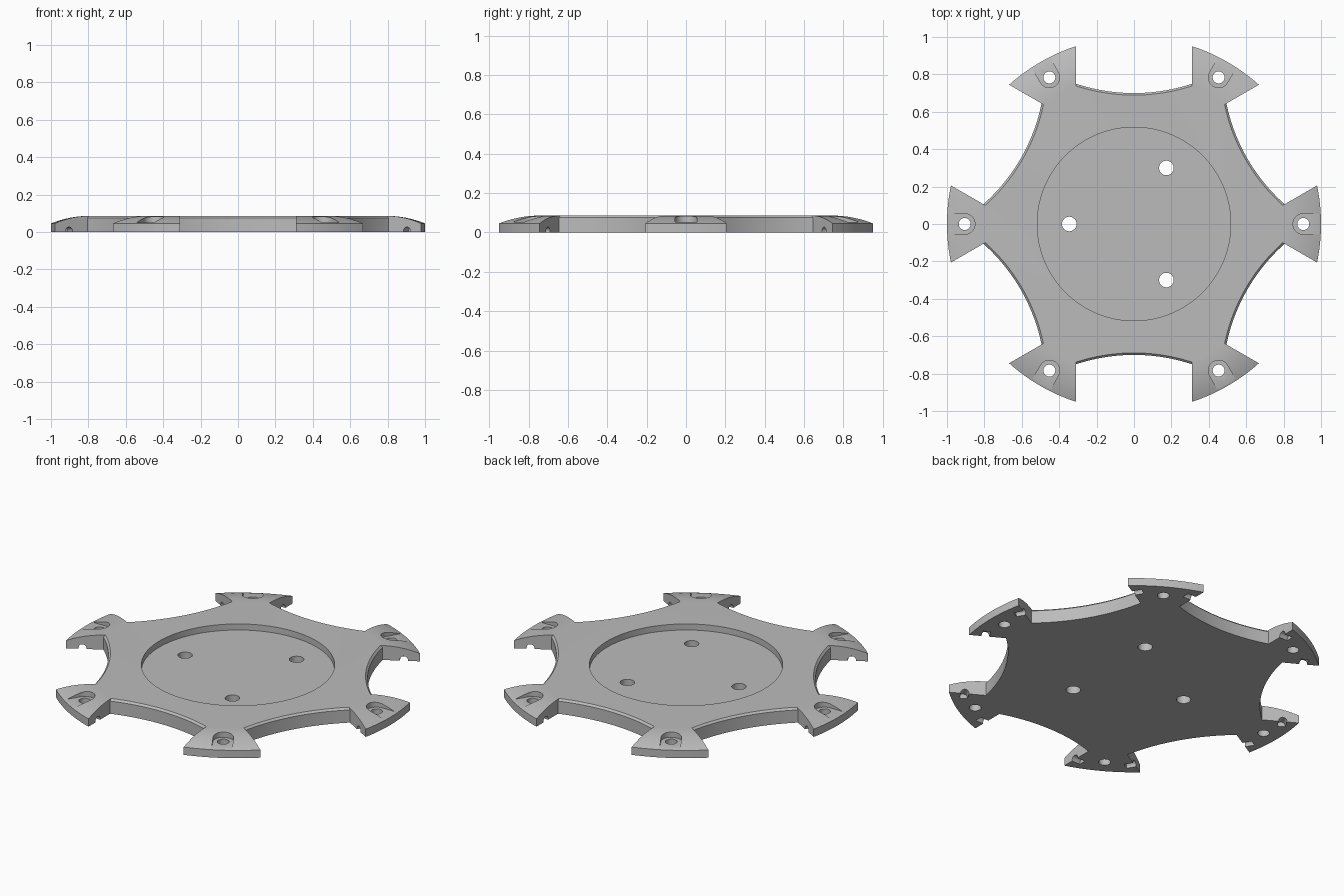
import bpy, bmesh, math
from mathutils import Matrix, Vector

if "Cube" in bpy.data.objects:
    bpy.data.objects.remove(bpy.data.objects["Cube"])

R, TOP, EDGE = 1.0, 0.086, 0.046      # outer radius, plate height, rim height
SIX = [math.radians(60 * i) for i in range(6)]


def loft(bm, levels, xf=None):
    """Closed solid through matching rings of 3D points."""
    rings = [[bm.verts.new(xf @ Vector(p) if xf else p) for p in ring] for ring in levels]
    n = len(rings[0])
    for a, b in zip(rings, rings[1:]):
        for i in range(n):
            j = (i + 1) % n
            bm.faces.new((a[i], a[j], b[j], b[i]))
    bm.faces.new(rings[0][::-1])
    bm.faces.new(rings[-1])


def circle(r, z, n, cx=0.0, cy=0.0):
    return [(cx + r * math.cos(2 * math.pi * i / n),
             cy + r * math.sin(2 * math.pi * i / n), z) for i in range(n)]


def make(name, bm):
    bmesh.ops.recalc_face_normals(bm, faces=bm.faces)
    me = bpy.data.meshes.new(name)
    bm.to_mesh(me)
    bm.free()
    ob = bpy.data.objects.new(name, me)
    bpy.context.collection.objects.link(ob)
    return ob


# Plate: disc with a rounded shoulder falling towards the rim
bm = bmesh.new()
drop, run = TOP - EDGE, 0.2
arc_r = (run ** 2 + drop ** 2) / (2 * drop)
rings = [circle(R, 0, 180)]
for k in range(10, -1, -1):
    d = run * k / 10
    z = TOP - arc_r + math.sqrt(arc_r ** 2 - d ** 2)
    rings.append(circle(R - run + d, z, 180))
loft(bm, rings)
plate = make("mounting_plate", bm)

# Pockets: six edge bays, the round recess and the U-shaped screw seats
bm = bmesh.new()
BAY_W, BAY_R, BAY_Y = 0.311, 0.986, 0.70


def bay(z, grow):
    r, cy = BAY_R + grow, BAY_Y + BAY_R
    pts = []
    for i in range(33):
        x = -BAY_W + 2 * BAY_W * i / 32
        pts.append((x, cy - math.sqrt(r * r - x * x), z))
    return pts + [(BAY_W, 1.2, z), (-BAY_W, 1.2, z)]


for a in SIX:
    rot = Matrix.Rotation(a, 4, 'Z')
    # bay with a small bevel along its upper edge
    loft(bm, [bay(-0.1, 0), bay(TOP - 0.011, 0), bay(TOP + 0.001, 0.012), bay(0.2, 0.012)], rot)
    seat = [(0.905 + 0.055 * math.cos(t), 0.055 * math.sin(t))
            for t in (math.pi / 2 + math.pi * i / 20 for i in range(21))]
    seat += [(1.2, -0.055), (1.2, 0.055)]
    loft(bm, [[(x, y, z) for x, y in seat] for z in (0.052, 0.2)], rot)
loft(bm, [circle(0.517, z, 128) for z in (0.05, 0.2)])
pockets = make("pocket_cutter", bm)

# Holes: centre bolts, arm screws and small notches under the arm sides
bm = bmesh.new()
for a in (60, 180, 300):
    c = Matrix.Rotation(math.radians(a), 4, 'Z')
    loft(bm, [circle(0.039, z, 40, 0.346) for z in (-0.1, 0.3)], c)
for a in SIX:
    rot = Matrix.Rotation(a, 4, 'Z')
    loft(bm, [circle(0.032, z, 40, 0.905) for z in (-0.1, 0.3)], rot)
    for s in (1, -1):
        # axis square to the arm side
        turn = Matrix.Rotation(s * math.radians(30), 4, 'Z')
        lie = Matrix.Rotation(-s * math.pi / 2, 4, 'X')
        place = rot @ Matrix.Translation((0.905, s * 0.16, 0.005)) @ turn @ lie
        loft(bm, [circle(0.022, z, 24) for z in (-0.05, 0.06)], place)
holes = make("hole_cutter", bm)

for cutter in (pockets, holes):
    mod = plate.modifiers.new(cutter.name, 'BOOLEAN')
    mod.operation, mod.solver, mod.object = 'DIFFERENCE', 'EXACT', cutter
bpy.context.view_layer.update()
dg = bpy.context.evaluated_depsgraph_get()
result = bpy.data.meshes.new_from_object(plate.evaluated_get(dg))
plate.modifiers.clear()
plate.data = result
for cutter in (pockets, holes):
    bpy.data.objects.remove(cutter)

grey = bpy.data.materials.new("light_grey")
grey.diffuse_color = (0.5, 0.5, 0.5, 1)
grey.use_nodes = True
grey.node_tree.nodes["Principled BSDF"].inputs["Base Color"].default_value = grey.diffuse_color
plate.data.materials.clear()
plate.data.materials.append(grey)

bpy.context.view_layer.objects.active = plate
plate.select_set(True)
bpy.ops.object.shade_smooth_by_angle(angle=math.radians(25))
